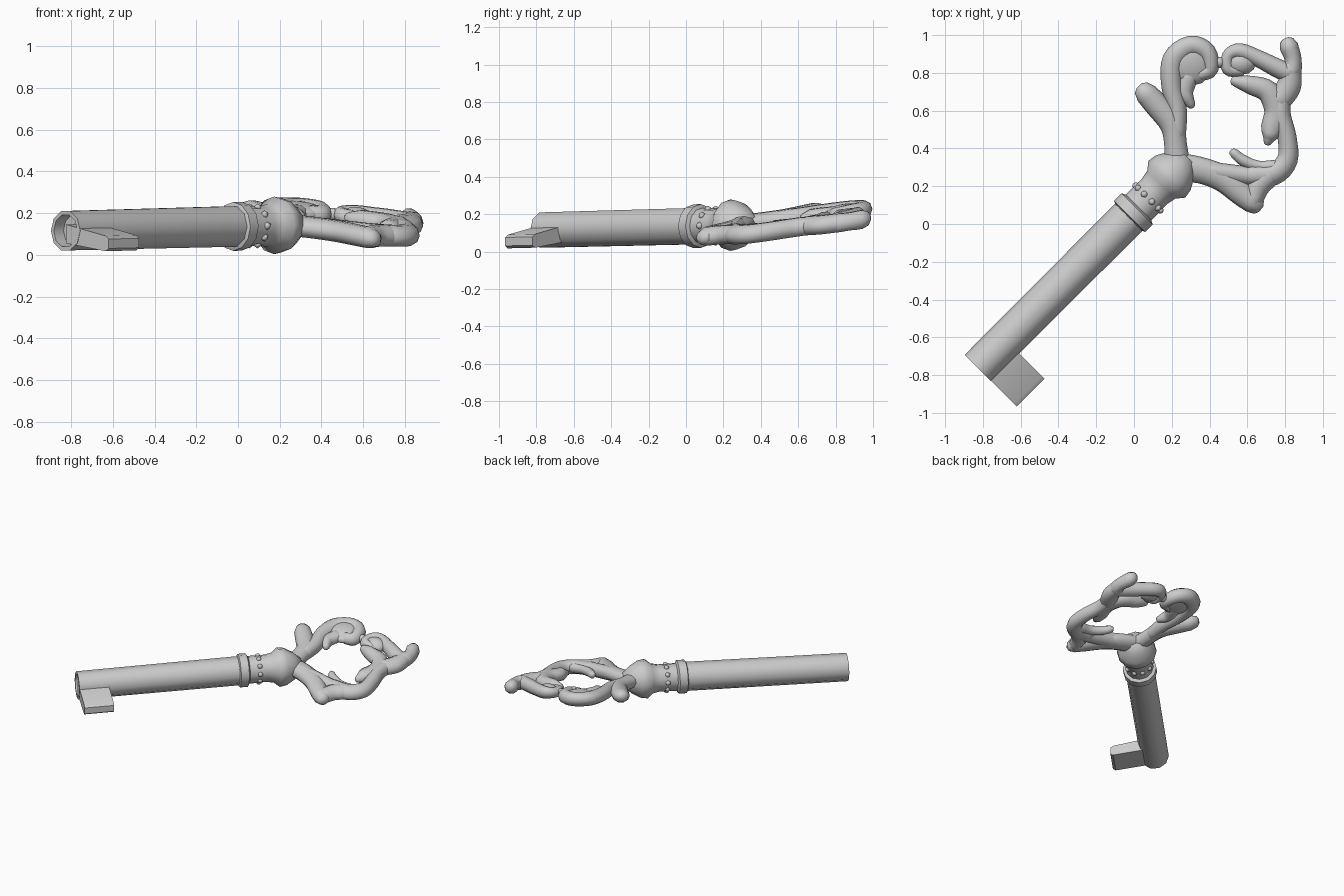
import bpy, bmesh, math
from mathutils import Vector

if "Cube" in bpy.data.objects:
    bpy.data.objects.remove(bpy.data.objects["Cube"])

C = math.sqrt(0.5)


def axis_point(t, s=0.0, h=0.0):
    """Key coordinates (along shaft, sideways, height) to world."""
    s -= 0.045
    return Vector(((t + s) * C, (t - s) * C, 0.136 + 0.018 * t + h))


def bow_z(x, y):
    """Tilted plane that the bow lies in."""
    return 0.128 - 0.095 * x + 0.13 * y


def make(name, bm, angle=50):
    bmesh.ops.recalc_face_normals(bm, faces=bm.faces)
    me = bpy.data.meshes.new(name)
    bm.to_mesh(me)
    bm.free()
    ob = bpy.data.objects.new(name, me)
    bpy.context.collection.objects.link(ob)
    bpy.ops.object.select_all(action='DESELECT')
    ob.select_set(True)
    bpy.context.view_layer.objects.active = ob
    bpy.ops.object.shade_smooth_by_angle(angle=math.radians(angle))
    return ob


def skin(bm, rings):
    """Join rings of points into a capped tube."""
    vs = [[bm.verts.new(p) for p in r] for r in rings]
    n = len(vs[0])
    for a, b in zip(vs, vs[1:]):
        for i in range(n):
            j = (i + 1) % n
            bm.faces.new((a[i], a[j], b[j], b[i]))
    bm.faces.new(vs[0])
    bm.faces.new(vs[-1])


def lathe(name, profile, sides):
    """Revolve (position, radius) pairs round the key axis."""
    bm = bmesh.new()
    skin(bm, [[axis_point(t, r * math.cos(k * math.tau / sides), r * math.sin(k * math.tau / sides))
               for k in range(sides)] for t, r in profile])
    return make(name, bm)


def strand(name, pts, thick=0.052, sides=10, sub=4):
    """Scrollwork strand through (x, y, half width) points, lying in the bow plane."""
    p = [Vector(q) for q in pts]
    p = [2 * p[0] - p[1]] + p + [2 * p[-1] - p[-2]]
    path = []
    for i in range(1, len(p) - 2):
        a, b, c, d = p[i - 1:i + 3]
        for k in range(sub):
            u = k / sub
            path.append(0.5 * (2 * b + (c - a) * u + (2 * a - 5 * b + 4 * c - d) * u * u
                               + (3 * b - a - 3 * c + d) * u ** 3))
    path.append(p[-2])
    last = len(path) - 1
    rings = []

    def ring(q, d, f):
        side = Vector((-d.y, d.x)).normalized()
        w, h = q.z * f, min(thick, q.z * 1.1) * f
        out = []
        for k in range(sides):
            ang = k * math.tau / sides
            x = q.x + side.x * w * math.cos(ang)
            y = q.y + side.y * w * math.cos(ang)
            out.append((x, y, bow_z(x, y) + h * math.sin(ang)))
        rings.append(out)

    for i, q in enumerate(path):
        d = path[min(i + 1, last)] - path[max(i - 1, 0)]
        d = Vector((d.x, d.y, 0)).normalized()
        caps = ((0.95, 0.3), (0.7, 0.72))
        if i == 0:
            for off, f in caps:
                ring(q - d * q.z * off + Vector((0, 0, 0)), d, f)
        ring(q, d, 1)
        if i == last:
            for off, f in reversed(caps):
                ring(q + d * q.z * off, d, f)
    bm = bmesh.new()
    skin(bm, rings)
    return make(name, bm, 70)


def pad(name, x, y, rx, ry, rz):
    """Flattened ball lying in the bow plane."""
    bm = bmesh.new()
    bmesh.ops.create_uvsphere(bm, u_segments=12, v_segments=8, radius=1)
    for v in bm.verts:
        px, py = x + v.co.x * rx, y + v.co.y * ry
        v.co = (px, py, bow_z(px, py) + v.co.z * rz)
    return make(name, bm, 70)


# Hollow-ended shaft, collar and flared neck
lathe("shaft", [(-1.06, 0.01), (-1.06, 0.078), (-1.124, 0.08), (-1.124, 0.099), (0.03, 0.102)], 10)
lathe("collar", [(0.005, 0.1), (0.012, 0.117), (0.068, 0.117), (0.08, 0.095)], 12)
lathe("neck", [(0.06, 0.097), (0.2, 0.095), (0.25, 0.105), (0.29, 0.138), (0.34, 0.13),
               (0.4, 0.095), (0.45, 0.05)], 12)

# Small beads round the neck
bm = bmesh.new()
for k in range(10):
    a = k * math.tau / 10
    s = bmesh.ops.create_icosphere(bm, subdivisions=1, radius=0.02)
    bmesh.ops.translate(bm, verts=s["verts"],
                        vec=axis_point(0.15, 0.092 * math.cos(a), 0.092 * math.sin(a)))
make("neck_beads", bm, 70)

# Bit: a plate sloping down from the shaft
bm = bmesh.new()
skin(bm, [[axis_point(-1.122, s, h) for s, h in section] if end == 0 else
          [axis_point(-0.915, s, h) for s, h in section]
          for end in (0, 1)
          for section in [((0.0, -0.06), (0.27, -0.098), (0.29, -0.085), (0.29, -0.04),
                           (0.27, -0.025), (0.0, 0.03))]])
make("bit", bm, 40)

# Bow: left leaf, upper scrolls, right side, lower leaf and hook
strand("bow_left_leaf", [(0.23, 0.28, .075), (0.22, 0.42, .06), (0.2, 0.53, .065),
                         (0.12, 0.63, .065), (0.065, 0.69, .06)])
strand("bow_upper_left_scroll", [(0.23, 0.47, .045), (0.23, 0.6, .05), (0.2, 0.73, .055),
                                 (0.21, 0.87, .06), (0.3, 0.942, .055), (0.385, 0.91, .05),
                                 (0.405, 0.82, .042), (0.35, 0.79, .035)])
strand("bow_inner_left_leaf", [(0.3, 0.635, .025), (0.27, 0.7, .045), (0.29, 0.78, .05)], 0.04)
pad("upper_left_scroll_web", 0.3, 0.85, 0.12, 0.12, 0.045)
strand("bow_upper_right_scroll", [(0.56, 0.81, .03), (0.5, 0.82, .035), (0.5, 0.89, .035),
                                  (0.56, 0.915, .042), (0.66, 0.875, .045), (0.76, 0.825, .05),
                                  (0.83, 0.8, .05), (0.842, 0.87, .045), (0.82, 0.94, .05)])
pad("upper_right_scroll_web", 0.57, 0.85, 0.075, 0.06, 0.045)
strand("bow_right_tip", [(0.835, 0.83, .05), (0.82, 0.73, .065), (0.77, 0.65, .06)])
strand("bow_inner_right_leaf", [(0.54, 0.755, .03), (0.62, 0.735, .05), (0.71, 0.7, .06),
                                (0.76, 0.6, .07), (0.73, 0.5, .06), (0.71, 0.44, .025)], 0.048)
strand("bow_right_side", [(0.79, 0.7, .04), (0.78, 0.58, .05), (0.81, 0.46, .05),
                          (0.812, 0.34, .055), (0.74, 0.265, .06), (0.62, 0.255, .055)])
strand("bow_lower_arm", [(0.22, 0.3, .08), (0.35, 0.285, .07), (0.47, 0.24, .07),
                         (0.57, 0.16, .065), (0.63, 0.112, .058)])
strand("bow_lower_leaf", [(0.63, 0.12, .05), (0.66, 0.2, .06), (0.72, 0.26, .06)])
strand("bow_lower_bridge", [(0.4, 0.28, .05), (0.52, 0.265, .05), (0.64, 0.25, .05)])
strand("bow_hook", [(0.75, 0.305, .035), (0.66, 0.305, .03), (0.58, 0.335, .03), (0.53, 0.375, .025)], 0.04)
pad("scroll_joint", 0.455, 0.855, 0.03, 0.03, 0.03)
